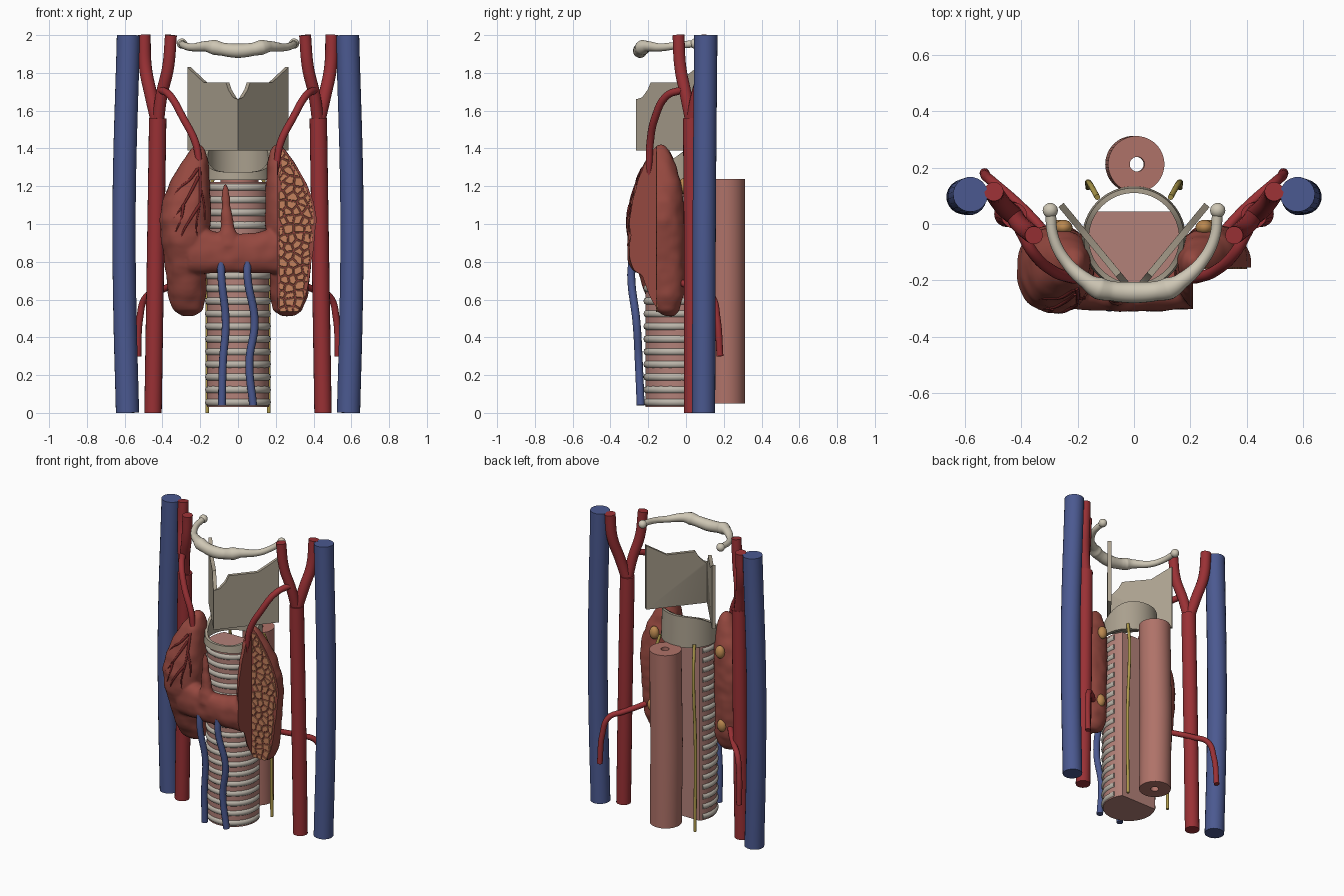
import bpy, bmesh, math, random
from mathutils import Vector, noise

if "Cube" in bpy.data.objects:
    bpy.data.objects.remove(bpy.data.objects["Cube"])

random.seed(4)
COL = {"cartilage": (.40, .35, .27), "bone": (.62, .57, .46), "ring": (.50, .46, .40), "airway": (.45, .22, .19),
       "gullet": (.43, .17, .14), "gland": (.30, .065, .05), "artery": (.32, .03, .035), "branch": (.17, .02, .02),
       "vein": (.07, .10, .28), "nerve": (.42, .32, .07), "bead": (.50, .25, .08), "follicle": (.55, .22, .11)}
MATS = {}
for k, c in COL.items():
    MATS[k] = bpy.data.materials.new(k)
    MATS[k].diffuse_color = (*c, 1)


def finish(name, me, mat, angle=40):
    me.materials.clear()
    me.materials.append(MATS[mat])
    me.polygons.foreach_set("use_smooth", [True] * len(me.polygons))
    me.set_sharp_from_angle(angle=math.radians(angle))
    ob = bpy.data.objects.new(name, me)
    bpy.context.collection.objects.link(ob)
    return ob


def bake(ob, name, mat, angle=40):
    dg = bpy.context.evaluated_depsgraph_get()
    me = bpy.data.meshes.new_from_object(ob.evaluated_get(dg))
    bpy.data.objects.remove(ob)
    return finish(name, me, mat, angle)


def add_loft(bm, rings, loop=False):
    vs = [[bm.verts.new(p) for p in r] for r in rings]
    n = len(rings[0])
    for i in range(len(vs) if loop else len(vs) - 1):
        a, b = vs[i], vs[(i + 1) % len(vs)]
        for j in range(n):
            bm.faces.new((a[j], a[(j + 1) % n], b[(j + 1) % n], b[j]))
    if not loop:
        bm.faces.new(vs[0])
        bm.faces.new(vs[-1])


def to_mesh(bm, name):
    bmesh.ops.recalc_face_normals(bm, faces=bm.faces)
    me = bpy.data.meshes.new(name)
    bm.to_mesh(me)
    bm.free()
    return me


def loft(name, rings, mat, loop=False):
    bm = bmesh.new()
    add_loft(bm, rings, loop)
    return finish(name, to_mesh(bm, name), mat)


def tube(name, pts, r, mat, radii=None, sides=4, res=8):
    cu = bpy.data.curves.new(name + "_path", "CURVE")
    cu.dimensions, cu.bevel_depth, cu.bevel_resolution = "3D", r, sides
    cu.use_fill_caps, cu.resolution_u = True, res
    sp = cu.splines.new("BEZIER")
    sp.bezier_points.add(len(pts) - 1)
    for i, (b, p) in enumerate(zip(sp.bezier_points, pts)):
        b.co = p
        b.handle_left_type = b.handle_right_type = "AUTO"
        b.radius = radii[i] if radii else 1
    ob = bpy.data.objects.new(name + "_path", cu)
    bpy.context.collection.objects.link(ob)
    return bake(ob, name, mat, 50)


def ball(name, loc, size, mat):
    bm = bmesh.new()
    bmesh.ops.create_uvsphere(bm, u_segments=20, v_segments=12, radius=1)
    for v in bm.verts:
        v.co = Vector(loc) + Vector(a * b for a, b in zip(v.co, size))
    return finish(name, to_mesh(bm, name), mat)


def flip(pts, s):
    return [(s * x, y, z) for x, y, z in pts]


def circle(cx, cy, z, rx, ry, n=48, e=2.0):
    f = lambda c: math.copysign(abs(c) ** (2 / e), c)
    return [(cx + rx * f(math.cos(2 * math.pi * i / n)), cy + ry * f(math.sin(2 * math.pi * i / n)), z) for i in range(n)]


# paired vessels, nerves and small glands
for s, side in ((-1, "left"), (1, "right")):
    tube(side + "_jugular_vein", flip([(.585, .093, 0), (.60, .095, .6), (.603, .097, 1.1), (.58, .105, 2)], s), .062, "vein", sides=8)
    tube(side + "_common_carotid", flip([(.45, .035, 0), (.437, .035, .8), (.425, .03, 1.56)], s), .046, "artery", sides=8)
    tube(side + "_external_carotid", flip([(.425, .03, 1.53), (.405, .0, 1.68), (.37, -.03, 1.83), (.355, -.04, 2)], s), .032, "artery", sides=6)
    tube(side + "_internal_carotid", flip([(.425, .03, 1.53), (.46, .06, 1.68), (.49, .10, 1.83), (.497, .115, 2)], s), .034, "artery", sides=6)
    tube(side + "_superior_thyroid_artery", flip([(.405, -.02, 1.71), (.36, -.10, 1.68), (.29, -.165, 1.56),
         (.225, -.19, 1.43), (.205, -.195, 1.32), (.19, -.20, 1.2)], s), .02, "artery", [1, 1, 1, 1, .85, .5])
    tube(side + "_inferior_thyroid_artery", flip([(.53, .18, .3), (.52, .165, .5), (.49, .14, .61),
         (.42, .08, .645), (.35, .01, .675), (.30, -.05, .70)], s), .018, "artery")
    tube(side + "_laryngeal_nerve", flip([(.163, .135, 0), (.162, .13, .6), (.155, .14, 1.1), (.13, .095, 1.26)], s), .01, "nerve")
    for z, x, lv in ((1.2, .25, "upper"), (.7, .265, "lower")):
        ball(f"{side}_{lv}_parathyroid", (s * x, -.012, z), (.032, .027, .043), "bead")
    ball(side + "_hyoid_tip", (s * .297, .048, 1.955), (.027, .027, .027), "bone")
    # thyroid cartilage plate
    prof = [(0, 1.39), (1, 1.39), (1, 1.83), (.82, 1.785), (.68, 1.75), (.24, 1.75), (.19, 1.71), (.1, 1.67), (0, 1.66)]
    outer = [(s * .268 * u, -.265 + .325 * u, z) for u, z in prof]
    inner = [(s * max(0, .268 * u - .018), -.265 + .325 * u + (.015 if u else .037), z) for u, z in prof]
    loft(side + "_thyroid_cartilage", [outer, inner], "cartilage")

# inferior thyroid veins
tube("left_inferior_thyroid_vein", [(-.09, -.285, .80), (-.088, -.29, .72), (-.065, -.262, .48), (-.08, -.25, .27), (-.085, -.24, .04)], .021, "vein")
tube("right_inferior_thyroid_vein", [(.05, -.285, .80), (.05, -.29, .72), (.088, -.262, .48), (.06, -.25, .27), (.08, -.24, .04)], .021, "vein")

# hyoid bone
half = [(.297, .048, 1.955, .5), (.285, -.05, 1.945, .5), (.24, -.135, 1.935, .55), (.165, -.205, 1.94, .75),
        (.125, -.228, 1.935, 1.05), (.08, -.238, 1.925, .92)]
pts = [(-x, y, z, r) for x, y, z, r in half] + [(0, -.243, 1.917, 1)] + half[::-1]
tube("hyoid_bone", [p[:3] for p in pts], .038, "bone", [p[3] for p in pts], sides=6)

# cricoid: ring taller at the back
rings = []
for i in range(64):
    a = 2 * math.pi * i / 64
    c, q = math.cos(a), math.sin(a)
    t = (q + 1) / 2
    top = 1.275 + .165 * t * t * (3 - 2 * t)
    rings.append([(r * c, -.05 + r * q, z) for r, z in ((.184, 1.232), (.178, top), (.16, top), (.163, 1.232))])
loft("cricoid_cartilage", rings, "cartilage", loop=True)

# trachea: flat-backed tube with open rings
a0 = math.asin(.095 / .164)
arc = [math.pi - a0 + (math.pi + 2 * a0) * i / 40 for i in range(41)]
sect = [(.164 * math.cos(a), -.05 + .164 * math.sin(a)) for a in arc]
loft("trachea_wall", [[(x, y, z) for x, y in sect] for z in (.03, 1.222)], "airway")
for k in range(18):
    z = .056 + k * .067
    tube(f"tracheal_ring_{k + 1}", [(.153 * math.cos(a), -.05 + .153 * math.sin(a), z) for a in arc[1:-1:3]], .022, "ring", sides=3, res=3)

# esophagus with narrow lumen
loft("esophagus", [circle(.005 + d, .212, z, r, r) for r, z, d in
     ((.1, .05, 0), (.101, .6, -.006), (.1, 1.237, .003), (.026, 1.237, .006), (.026, .05, .003))], "gullet", loop=True)

# gland lobes: z, centre x, centre y, half width, half depth
LOBE = [(.515, .265, -.09, .03, .025), (.545, .263, -.1, .075, .06), (.62, .268, -.11, .098, .095),
        (.75, .275, -.13, .105, .125), (.90, .278, -.155, .122, .15), (1.02, .28, -.16, .133, .152),
        (1.12, .272, -.155, .125, .138), (1.22, .255, -.145, .103, .118), (1.32, .23, -.14, .07, .08),
        (1.39, .212, -.135, .038, .042), (1.418, .21, -.135, .015, .015)]


def lobe(z):
    for a, b in zip(LOBE, LOBE[1:]):
        if a[0] <= z <= b[0]:
            t = (z - a[0]) / (b[0] - a[0])
            return [p + (q - p) * t for p, q in zip(a[1:], b[1:])]
    return [.25, -.1, .001, .001]


bm = bmesh.new()
for s in (-1, 1):
    add_loft(bm, [circle(s * a[1], a[2], a[0], a[3], a[4], e=2.3) for a in LOBE])
# isthmus and pyramidal lobe
isth = []
for i in range(17):
    x = -.26 + .52 * i / 16
    t = (x / .24) ** 2
    isth.append([(x, y, z) for y, z, _ in circle(-.25 + .04 * t, .845 + .02 * t, 0, .057 + .028 * t, .1 + .03 * t, 32, 2.4)])
add_loft(bm, isth)
add_loft(bm, [circle(x, -.262, z, r, r * .8) for x, z, r in
              ((-.05, .88, .06), (-.052, .94, .05), (-.056, .98, .036), (-.062, 1.08, .025), (-.066, 1.17, .018), (-.067, 1.21, .01))])
raw = finish("gland_raw", to_mesh(bm, "gland_raw"), "gland")
m = raw.modifiers.new("fuse", "REMESH")
m.mode, m.voxel_size = "VOXEL", .009
m = raw.modifiers.new("soften", "SMOOTH")
m.iterations, m.factor = 8, .5
gland = bake(raw, "thyroid_gland_solid", "gland")
for v, n in [(v, v.normal.copy()) for v in gland.data.vertices]:
    v.co += n * (.003 + .005 * noise.noise(v.co * 16))
# quarter cut exposing the inside of one lobe
bm = bmesh.new()
bmesh.ops.create_cube(bm, size=1)
for v in bm.verts:
    v.co = Vector((.46, -.405, 1)) + Vector((v.co.x * .5, v.co.y * .5, v.co.z * 2))
cutter = finish("cutter", to_mesh(bm, "cutter"), "gland")
cutter.hide_render = True
m = gland.modifiers.new("cut", "BOOLEAN")
m.operation, m.object, m.solver = "DIFFERENCE", cutter, "EXACT"
bake(gland, "thyroid_gland", "gland")
bpy.data.objects.remove(cutter)

# follicles: clipped cells on the cut face
step = .043
seeds = [Vector((.19 + step * (i + random.uniform(-.4, .4)), .5 + step * (j + random.uniform(-.4, .4)))) for i in range(7) for j in range(22)]
bm = bmesh.new()
for p in seeds:
    cell = [p + Vector(d) * .06 for d in ((-1, -1), (1, -1), (1, 1), (-1, 1))]
    for q in seeds:
        if q is p or (q - p).length > .13:
            continue
        d, mid = (q - p).normalized(), (p + q) / 2
        new = []
        for a, b in zip(cell, cell[1:] + cell[:1]):
            fa, fb = (a - mid).dot(d) + .0035, (b - mid).dot(d) + .0035
            if fa <= 0:
                new.append(a)
            if fa * fb < 0:
                new.append(a + (b - a) * (fa / (fa - fb)))
        cell = new
    out = []
    for c in cell:
        z = min(max(c.y, .535), 1.385)
        cx, _, rx, _ = lobe(z)
        out.append(Vector((min(max(c.x, .218), max(.219, cx + rx - .01)), z)))
    area = abs(sum(a.x * b.y - b.x * a.y for a, b in zip(out, out[1:] + out[:1]))) / 2 if len(out) > 2 else 0
    if area > 1.5e-4:
        mid = sum(out, Vector((0, 0))) / len(out)
        add_loft(bm, [[(mid.x + (c.x - mid.x) * k, y, mid.y + (c.y - mid.y) * k) for c in out] for y, k in ((-.15, 1), (-.157, 1), (-.160, .88))])
bmesh.ops.remove_doubles(bm, verts=bm.verts, dist=1e-4)
finish("follicles", to_mesh(bm, "follicles"), "follicle", 25)

# surface branches over the whole lobe
BR = [[(.205, 1.3), (.2, 1.2), (.205, 1.1), (.22, 1.0), (.215, .9)], [(.21, 1.25), (.25, 1.17), (.29, 1.1), (.34, 1.03)],
      [(.215, 1.29), (.26, 1.23), (.31, 1.19), (.35, 1.13)], [(.205, 1.1), (.25, 1.03), (.29, .96), (.32, .87)],
      [(.29, 1.1), (.30, 1.03), (.33, .96)], [(.2, 1.18), (.18, 1.1), (.175, 1.02)]]
for i, br in enumerate(BR):
    path = []
    for x, z in br:
        cx, cy, rx, ry = lobe(z)
        path.append((-x, cy - ry * max(0, 1 - abs((x - cx) / rx) ** 2.3) ** (1 / 2.3) - .001, z))
    tube(f"surface_artery_{i + 1}", path, .008, "branch", [1.2 - .8 * k / (len(br) - 1) for k in range(len(br))], sides=2, res=6)

for m in bpy.data.materials:
    if m.users and not m.is_grease_pencil:
        m.use_nodes = True
        m.node_tree.nodes["Principled BSDF"].inputs["Base Color"].default_value = m.diffuse_color
